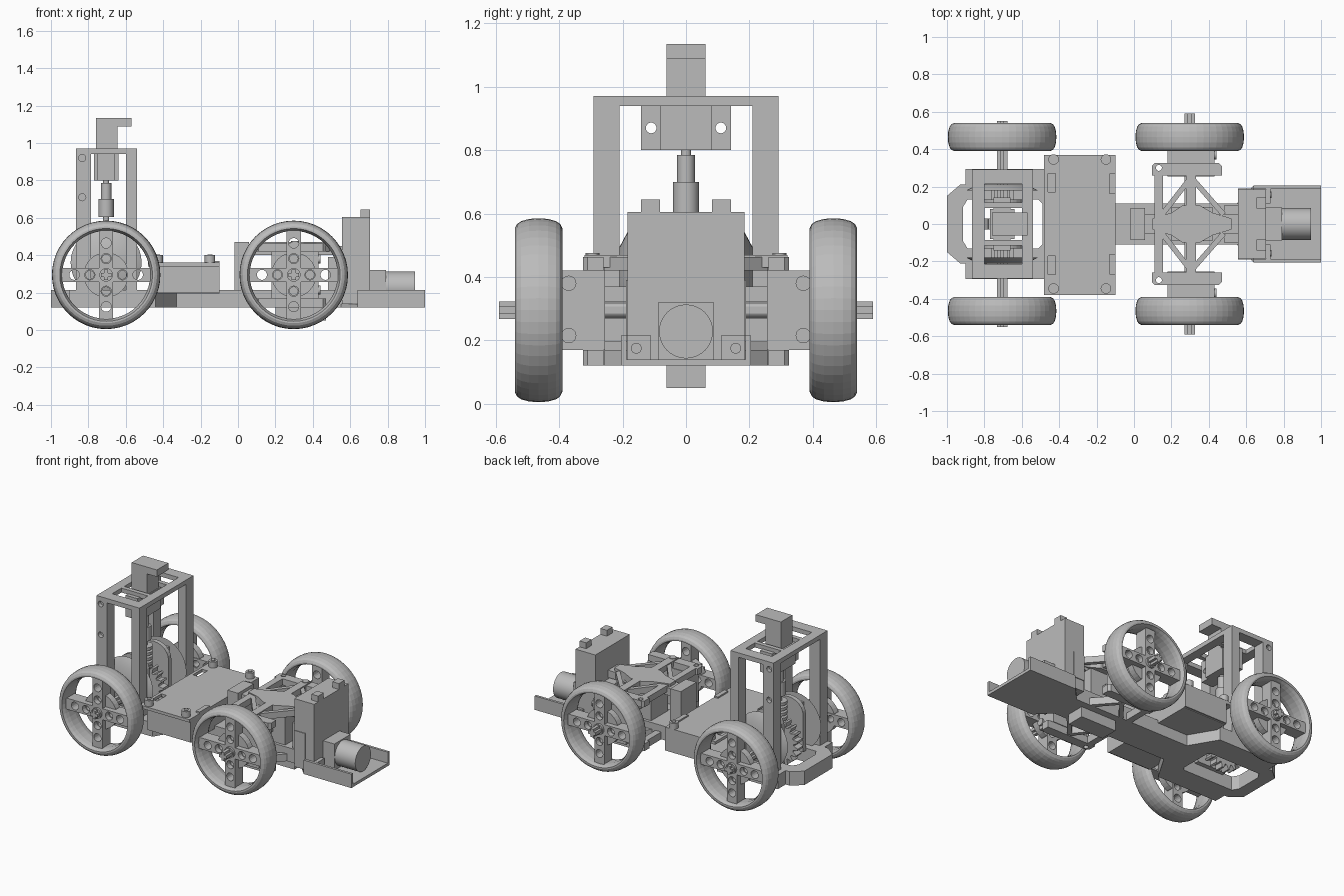
import bpy, bmesh, math
from mathutils import Matrix, Vector

if "Cube" in bpy.data.objects:
    bpy.data.objects.remove(bpy.data.objects["Cube"])

GREY = (0.5, 0.5, 0.5, 1)
mat = bpy.data.materials.new("plain grey")
mat.use_nodes = True
mat.diffuse_color = GREY
mat.node_tree.nodes["Principled BSDF"].inputs["Base Color"].default_value = GREY
SIDES = (("left", 1), ("right", -1))


def add(name, mesh):
    if not mesh.materials:
        mesh.materials.append(mat)
    ob = bpy.data.objects.new(name, mesh)
    bpy.context.collection.objects.link(ob)
    return ob


def finish(name, bm):
    bmesh.ops.recalc_face_normals(bm, faces=bm.faces[:])
    mesh = bpy.data.meshes.new(name)
    bm.to_mesh(mesh)
    bm.free()
    return add(name, mesh)


def box(name, x, y, z):
    """Box from three (low, high) ranges."""
    bm = bmesh.new()
    bmesh.ops.create_cube(bm, size=1)
    for v in bm.verts:
        v.co = Vector([(a + b) / 2 + c * (b - a) for c, (a, b) in zip(v.co, (x, y, z))])
    return finish(name, bm)


def rod(name, a, b, r, r2=None, seg=24):
    """Cylinder or cone between two points."""
    a, b = Vector(a), Vector(b)
    bm = bmesh.new()
    rot = (b - a).to_track_quat('Z', 'Y').to_matrix().to_4x4()
    bmesh.ops.create_cone(bm, cap_ends=True, segments=seg, radius1=r,
                          radius2=r if r2 is None else r2, depth=(b - a).length,
                          matrix=Matrix.Translation((a + b) / 2) @ rot)
    ob = finish(name, bm)
    for p in ob.data.polygons:
        p.use_smooth = len(p.vertices) == 4
    ob.data.set_sharp_from_angle(angle=math.radians(35))
    return ob


def circle(x, y, r, n=20):
    return [(x + r * math.cos(i * math.tau / n), y + r * math.sin(i * math.tau / n)) for i in range(n)]


def rect(x0, x1, y0, y1):
    return [(x0, y0), (x1, y0), (x1, y1), (x0, y1)]


def plate(name, loops, low, high, plane="XY"):
    """Flat outline with holes, thickened along the remaining axis."""
    cu = bpy.data.curves.new(name, 'CURVE')
    cu.dimensions, cu.fill_mode, cu.extrude = '2D', 'BOTH', (high - low) / 2
    for loop in loops:
        sp = cu.splines.new('POLY')
        sp.points.add(len(loop) - 1)
        for p, c in zip(sp.points, loop):
            p.co = (c[0], c[1], 0, 1)
        sp.use_cyclic_u = True
    tmp = bpy.data.objects.new(name + " outline", cu)
    bpy.context.collection.objects.link(tmp)
    dg = bpy.context.evaluated_depsgraph_get()
    mesh = bpy.data.meshes.new_from_object(tmp.evaluated_get(dg))
    bpy.data.objects.remove(tmp)
    bm = bmesh.new()
    bm.from_mesh(mesh)
    bmesh.ops.remove_doubles(bm, verts=bm.verts[:], dist=0.0001)
    mid = (low + high) / 2
    for v in bm.verts:
        x, y, z = v.co
        v.co = {"XY": (x, y, z + mid), "XZ": (x, z + mid, y), "YZ": (z + mid, x, y)}[plane]
    for f in bm.faces:
        f.smooth = False
    return finish(name, bm)


def mirrored(half):
    return half + [(x, -y) for x, y in reversed(half)]


def beam(name, a, b, width, low, high):
    """Flat bar between two plan points."""
    a, b = Vector(a), Vector(b)
    d = (b - a).normalized() * width / 2
    n = Vector((-d.y, d.x))
    return plate(name, [[a + n, b + n, b - n, a - n]], low, high)


# Chassis, open under the gearbox and behind the bumper
opening = mirrored([(-.915, .09), (-.89, .13), (-.51, .13), (-.49, .11)])
plate("chassis", [mirrored([(-1, .15), (-.93, .21), (-.9, .21), (-.9, .295), (-.44, .295),
                            (-.33, .11), (.56, .11)]), opening], .12, .215)

# Motor tray at the nose
plate("tray_floor", [mirrored([(.55, .11), (.64, .205), (1, .205)])], .12, .14)
for side, s in SIDES:
    box("tray_wall_" + side, (.64, 1), sorted((s * .188, s * .205)), (.12, .215))

# Drive unit
box("drive_housing", (.555, .705), (-.185, .185), (.14, .605))
box("motor_mount", (.705, .79), (-.088, .088), (.14, .32))
rod("motor", (.79, 0, .228), (.945, 0, .228), .085, seg=40)
box("housing_rear_step", (.48, .56), (-.1, .1), (.215, .39))
for side, s in SIDES:
    box("housing_post_" + side, (.655, .705), sorted((s * .082, s * .142)), (.605, .645))
    box("mount_lug_" + side, (.705, .73), sorted((s * .11, s * .186)), (.14, .215))
    rod("mount_screw_" + side, (.73, s * .157, .175), (.735, s * .157, .175), .017)
    box("housing_ear_" + side, (.555, .64), sorted((s * .14, s * .19)), (.215, .39))

# Electronics deck
deck_slots = [rect(-.46, -.42, a, a + .1) for a in (-.27, .17)]
plate("deck_top", [rect(-.48, -.1, -.38, .37)] + deck_slots, .34, .36)
for side, s in SIDES:
    box("deck_side_" + side, (-.43, -.1), sorted((s * .345, s * .37)), (.2, .342))
    for x in (-.43, -.15):
        rod("deck_peg_" + side, (x, s * .345, .36), (x, s * .345, .4), .028)
        rod("deck_pin_" + side, (x, s * .345, .4), (x, s * .345, .405), .014)
    box("deck_clip_front_" + side, (-.13, -.1), sorted((s * .16, s * .27)), (.36, .37))
box("deck_front_wall", (-.125, -.1), (-.36, .36), (.2, .342))
box("deck_floor", (-.43, -.1), (-.36, .36), (.195, .215))

# Tower frame
windows = [rect(-.8, -.6, a, b) for a, b in ((-.215, -.115), (-.085, .085), (.115, .215))]
plate("tower_top", [rect(-.865, -.54, -.292, .292)] + windows, .94, .97)
for side, s in SIDES:
    plate("tower_rear_post_" + side, [rect(-.865, -.785, .2, .945), circle(-.833, .92, .019),
          circle(-.833, .71, .019)], *sorted((s * .265, s * .292)), "XZ")
    box("tower_rear_core_" + side, (-.865, -.785), sorted((s * .21, s * .265)), (.2, .945))
    box("tower_front_post_" + side, (-.6, -.54), sorted((s * .21, s * .292)), (.2, .945))

# Steering servo hanging in the tower top
box("servo_body", (-.76, -.645), (-.062, .062), (.9, 1.135))
box("servo_plug", (-.645, -.57), (-.062, .062), (1.088, 1.135))
box("servo_gear_case", (-.77, -.64), (-.08, .08), (.8, .945))
plate("servo_bracket", [rect(-.142, .142, .8, .945), circle(-.11, .87, .017),
      circle(.11, .87, .017)], -.75, -.66, "YZ")

# Vertical drive shaft and worm
AX, AZ = -.705, .295
for name, low, high, r in (("shaft", .3, .82, .016), ("coupling_upper", .69, .785, .028),
                           ("coupling_lower", .605, .7, .041)):
    rod(name, (AX, 0, low), (AX, 0, high), r)
for i in range(6):
    z = .37 + i * .035
    rod("worm_thread", (AX, 0, z), (AX, 0, z + .02), .05)

# Gearbox cheeks and gears on the rear axle
arch = [(AX - .11, .2)] + [(AX + .11, .2)] + [
    (AX + .11 * math.cos(t * math.pi / 12), .45 + .1 * math.sin(t * math.pi / 12)) for t in range(13)] + [(AX - .11, .45)]
for side, s in SIDES:
    plate("gearbox_cheek_" + side, [arch], *sorted((s * .1, s * .13)), "XZ")
    rod("gearbox_cap_" + side, (AX, s * .18, .36), (AX, s * .212, .36), .19, .13, 32)
    for x in (AX - .05, AX + .05):
        box("gearbox_rib_" + side, (x - .01, x + .01), sorted((s * .12, s * .2)), (.2, .5))
teeth = [(AX + r * math.cos((i + .25 * k) * math.tau / 20), AZ + r * math.sin((i + .25 * k) * math.tau / 20))
         for i in range(20) for k, r in enumerate((.13, .16, .16, .13))]
plate("worm_gear", [teeth], -.03, .03, "XZ")

# Front suspension: centre spine, post and cross frame
box("spine_post", (-.02, .06), (-.085, .085), (.2, .47))
beam("spine_upper", (.05, 0), (.56, 0), .1, .4, .45)
plate("spine_diamond", [mirrored([(.1, .03), (.2, .06), (.26, .1), (.35, .1), (.42, .06), (.52, .03)])], .42, .47)
box("underside_block", (.2, .47), (-.062, .062), (.05, .125))
box("front_gear_case", (.2, .42), (-.09, .09), (.21, .4))
for side, s in SIDES:
    for label, low, high in (("upper", .42, .463), ("lower", .12, .17)):
        corner = [(.095, .26), (.47, .26), (.47, .31), (.455, .325), (.11, .325), (.095, .31)]
        plate(label + "_arm_end_" + side, [[(x, s * y) for x, y in corner],
              circle(.133, s * .3, .016)], low, high)
        beam(label + "_arm_" + side, (.132, 0), (.132, s * .28), .044, low, high)
        for end, x in (("rear", .15), ("front", .48)):
            beam(f"{label}_strut_{end}_{side}", (.305, s * .25), (x, s * .05), .028, low, high)
    beam("steering_link_" + side, (.305, 0), (.305, s * .32), .055, .43, .47)
    rod("steering_pivot_" + side, (.305, s * .295, .4), (.305, s * .295, .475), .022)
    # Steering knuckle
    box("knuckle_" + side, (.18, .43), sorted((s * .255, s * .39)), (.17, .42))
    for z in (.215, .38):
        rod("knuckle_bolt_" + side, (.43, s * .37, z), (.44, s * .37, z), .024)
    rod("half_shaft_" + side, (.3, 0, AZ), (.3, s * .3, AZ), .025)

# Wheel meshes, shared by all four corners
half = [(.0, .29), (.03, .288), (.055, .281), (.068, .272), (.075, .258), (.075, .248),
        (.055, .24), (.03, .235)]
section = half + [(-y, r) for y, r in reversed(half[1:])]
bm = bmesh.new()
ring = [bm.verts.new((r, y, 0)) for y, r in section]
edges = [bm.edges.new((ring[i - 1], ring[i])) for i in range(len(ring))]
bmesh.ops.spin(bm, geom=ring + edges, cent=(0, 0, 0), axis=(0, 1, 0), angle=math.tau,
               steps=48, use_merge=True)
bmesh.ops.remove_doubles(bm, verts=bm.verts[:], dist=0.0005)
tyre = finish("tyre", bm)

w, L = .038, .243
cross = [(w, w), (w, L), (-w, L), (-w, w), (-L, w), (-L, -w), (-w, -w), (-w, -L),
         (w, -L), (w, -w), (L, -w), (L, w)]
dirs = [(1, 0), (0, 1), (-1, 0), (0, -1)]
holes = [circle(a * d, b * d, .027, 16) for a, b in dirs for d in (.087, .17)]
spokes = plate("wheel_spokes", [cross] + holes, -.04, .045, "XZ")
hub = plate("wheel_hub", [circle(0, 0, .12, 32)] +
            [circle(a * .087, b * .087, .022, 16) for a, b in dirs], -.035, .01, "XZ")
collar = rod("wheel_collar", (0, -.05, 0), (0, .06, 0), .036)
parts = (tyre, spokes, hub, collar)

# Wheels and cross-shaped axles
for end, x, tip in (("rear", AX, .55), ("front", .298, .59)):
    for side, s in SIDES:
        for part in parts:
            ob = add(f"{end}_{side}_{part.name}", part.data)
            ob.location = (x, s * .465, AZ)
            ob.rotation_euler.z = 0 if s > 0 else math.pi
    for dx, dz in ((.028, .011), (.011, .028)):
        box(end + "_axle", (x - dx, x + dx), (-tip, tip), (AZ - dz, AZ + dz))
for part in parts:
    bpy.data.objects.remove(part)
